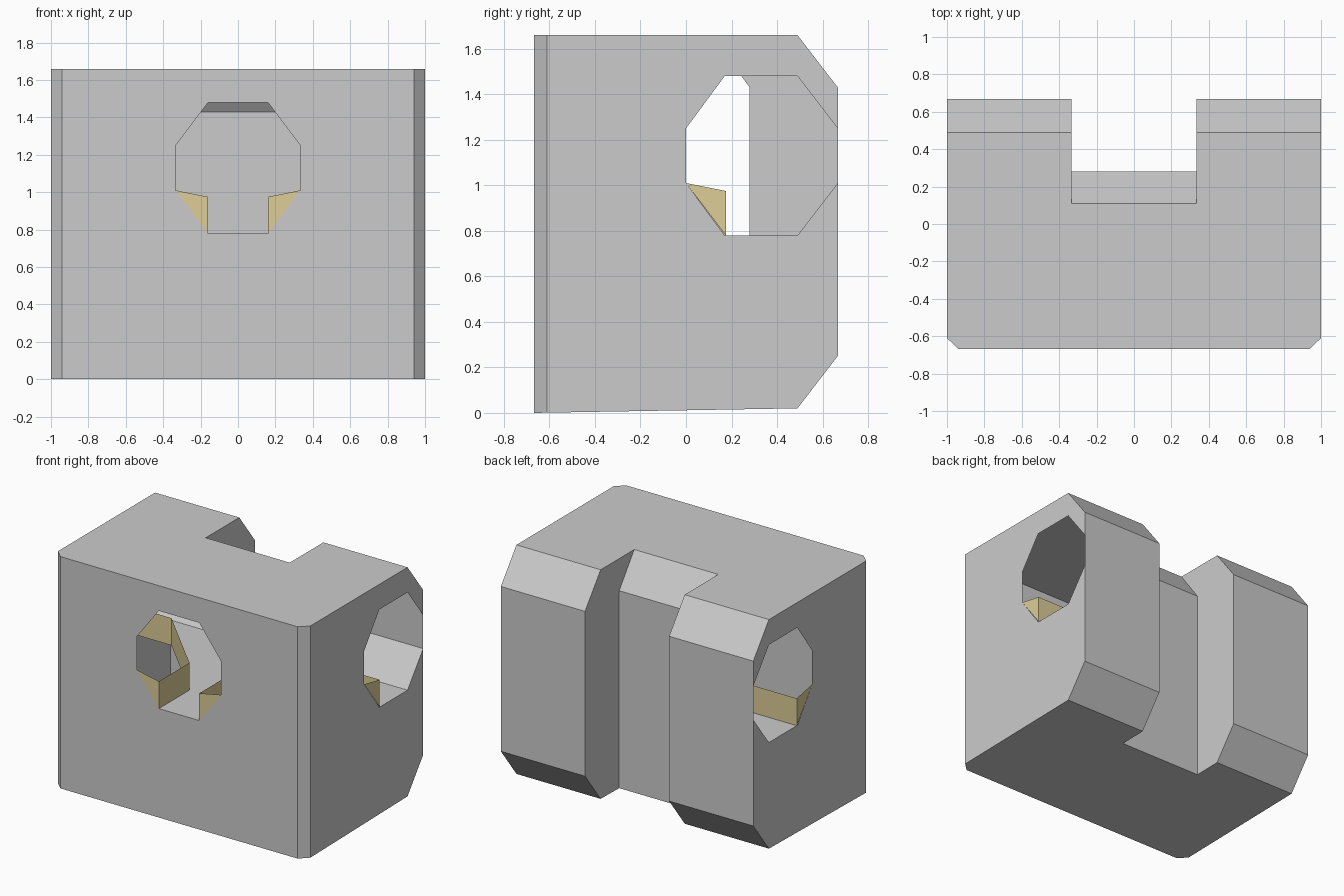
import bpy, bmesh

if "Cube" in bpy.data.objects:
    bpy.data.objects.remove(bpy.data.objects["Cube"])

def half_object(name, faces, material=None):
    """Build the right half from polygons and mirror it across x = 0."""
    bm = bmesh.new()
    for pts in faces:
        bm.faces.new([bm.verts.new(p) for p in pts])
    bmesh.ops.remove_doubles(bm, verts=bm.verts, dist=0.0005)
    bmesh.ops.recalc_face_normals(bm, faces=bm.faces)
    me = bpy.data.meshes.new(name)
    bm.to_mesh(me)
    bm.free()
    ob = bpy.data.objects.new(name, me)
    bpy.context.collection.objects.link(ob)
    ob.modifiers.new("Mirror", 'MIRROR')
    if material:
        me.materials.append(material)
    return ob

def on_x(x, pts): return [(x, y, z) for y, z in pts]
def on_y(y, pts): return [(x, y, z) for x, z in pts]
def on_z(z, pts): return [(x, y, z) for x, y in pts]
def low(y): return 0.02 * (y + F) / (0.49 + F)      # slightly rising underside
def bands(x0, x1, path):
    return [[(x0, *a), (x1, *a), (x1, *b), (x0, *b)] for a, b in zip(path, path[1:])]

F, H, N = 0.667, 1.66, 0.333          # half depth, height, half notch width
lobe = [(0.49, H), (F, 1.43), (F, 0.25), (0.49, low(0.49))]
middle = [(0.11, H), (0.28, 1.43), (0.28, low(0.28))]

# Outer shell: open octagonal mouths in the front and in both sides
front = on_y(-F, [(0, 0), (0.94, 0), (0.94, H), (0, H), (0, 1.48), (0.16, 1.48),
                  (N, 1.25), (N, 1.01), (0.16, 0.78), (0, 0.78)])
side = on_x(1, [(-0.61, low(-0.61)), (0.49, low(0.49)), (F, 0.25), (F, 1.01), (0.49, 0.78),
                (0.17, 0.78), (0, 1.01), (0, 1.25), (0.17, 1.48), (0.49, 1.48),
                (F, 1.25), (F, 1.43), (0.49, H), (-0.61, H)])
corner = [(0.94, -F, 0), (1, -0.61, low(-0.61)), (1, -0.61, H), (0.94, -F, H)]
plan = [(0, -F), (0.94, -F), (1, -0.61), (1, 0.49), (N, 0.49)]
top = on_z(H, plan + [(N, 0.11), (0, 0.11)])
bottom = [(x, y, low(y)) for x, y in plan + [(N, 0.28), (0, 0.28)]]
notch = on_x(N, middle + lobe[::-1])
half_object("block_shell", [front, side, corner, top, bottom, notch]
            + bands(N, 1, lobe) + bands(0, N, middle))

# Passage floor joining the three mouths, with a sloped rear edge
wall_path = [(0.16, -F), (0.16, -0.32), (0.65, 0.175), (1, 0.175)]
floor = on_z(0.78, [(0, -F)] + wall_path + [(1, 0.49), (N, 0.49), (N, 0.28), (0, 0.28)])
half_object("passage_floor", [floor] + bands(N, 1, [(0.49, 0.78), (F, 1.01)]))

# Low coloured kerb along the passage, with a triangular gusset at each mouth
tan = bpy.data.materials.new("tan")
tan.diffuse_color = (0.72, 0.61, 0.31, 1)
tan.use_nodes = True
tan.node_tree.nodes["Principled BSDF"].inputs["Base Color"].default_value = tan.diffuse_color
kerb = [[(*a, 0.78), (*b, 0.78), (*b, 0.975), (*a, 0.975)]
        for a, b in zip(wall_path, wall_path[1:])]
kerb.append(on_y(-F, [(N, 1.01), (0.16, 0.975), (0.16, 0.78)]))
kerb.append(on_x(1, [(0, 1.01), (0.175, 0.975), (0.175, 0.78)]))
half_object("passage_kerb", kerb, tan)
